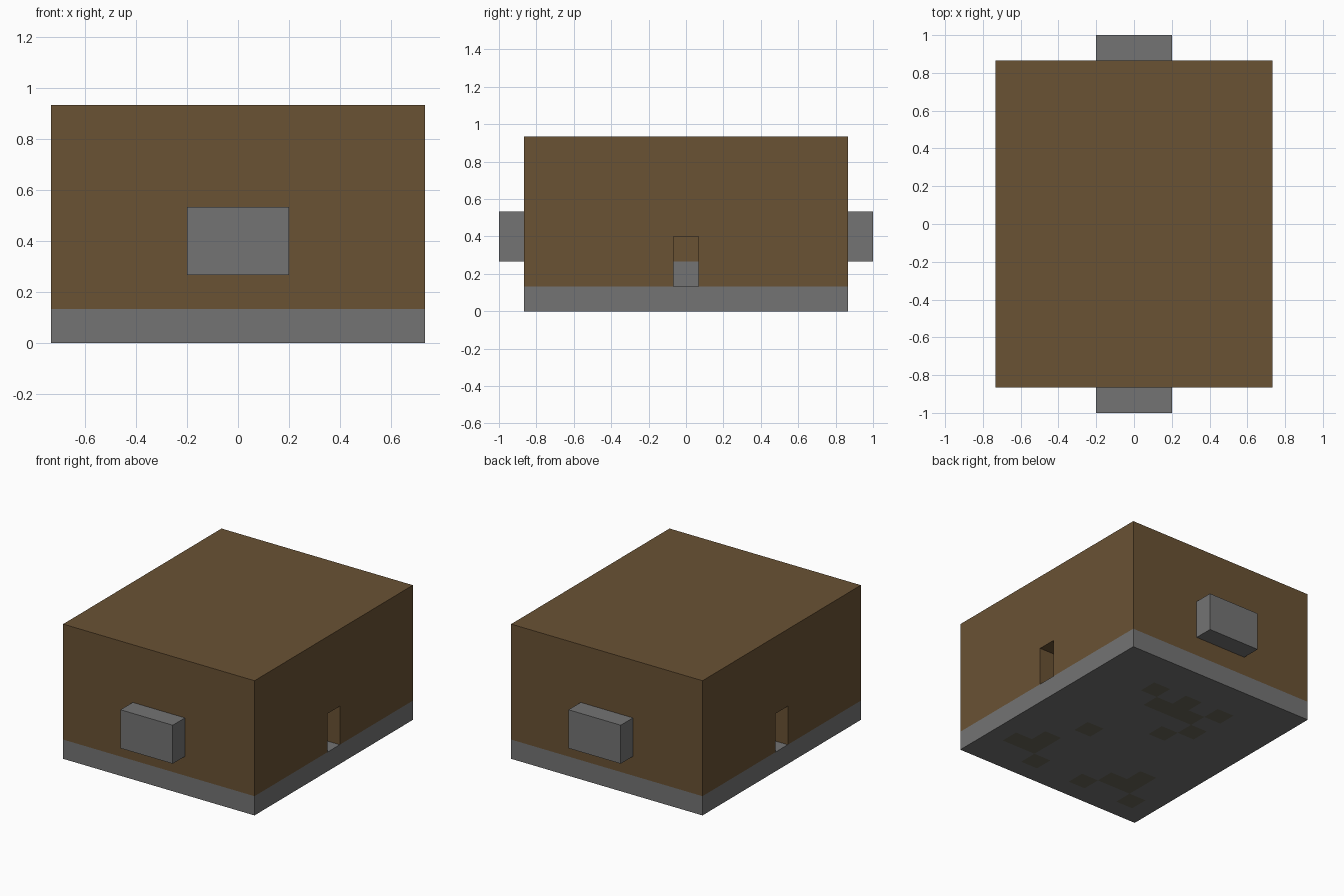
import bpy, bmesh
from mathutils import Matrix, Vector

U = 2 / 15  # one block unit

cube = bpy.data.objects.get("Cube")
if cube:
    bpy.data.objects.remove(cube, do_unlink=True)


def material(name, rgb):
    mat = bpy.data.materials.new(name)
    mat.use_nodes = True
    mat.diffuse_color = (*rgb, 1)
    mat.node_tree.nodes["Principled BSDF"].inputs["Base Color"].default_value = (*rgb, 1)
    return mat


stone = material("grey stone", (0.174, 0.174, 0.174))
earth = material("brown earth", (0.144, 0.084, 0.034))
moss = material("mossy stone", (0.141, 0.130, 0.095))


def box(size, centre):
    """Box in block units, as a bmesh."""
    bm = bmesh.new()
    bmesh.ops.create_cube(bm, size=1, matrix=Matrix.Translation(Vector(centre) * U)
                          @ Matrix.Diagonal((*[s * U for s in size], 1)))
    return bm


def finish(bm, name, mats):
    bmesh.ops.recalc_face_normals(bm, faces=bm.faces)
    mesh = bpy.data.meshes.new(name)
    bm.to_mesh(mesh)
    bm.free()
    for mat in mats:
        mesh.materials.append(mat)
    obj = bpy.data.objects.new(name, mesh)
    bpy.context.collection.objects.link(obj)


def cut(bm, axis, at):
    normal = [0, 0, 0]
    normal[axis] = 1
    bmesh.ops.bisect_plane(bm, geom=bm.verts[:] + bm.edges[:] + bm.faces[:],
                           plane_co=Vector(normal) * at * U, plane_no=normal)


# Stone foundation, with mossy blocks on its underside
MOSSY = {(2, 4), (1, 3), (0, 4), (0, 3), (-1, 3), (-1, 1), (-2, 2), (-2, 4),
         (2, -1), (4, -4), (3, -3), (3, -4), (2, -5), (-1, -5), (-2, -4),
         (-3, -3), (-3, -4), (-4, -5)}
bm = box((11, 13, 1), (0, 0, 0.5))
for axis, half in ((0, 5), (1, 6)):
    for i in range(-half, half):
        cut(bm, axis, i + 0.5)
for f in bm.faces:
    c = f.calc_center_median() / U
    if c.z < 0.01 and (round(c.x), round(c.y)) in MOSSY:
        f.material_index = 1
bmesh.ops.dissolve_limit(bm, angle_limit=0.01, verts=bm.verts, edges=bm.edges,
                         delimit={'MATERIAL'})
finish(bm, "foundation", [stone, moss])

# Earth body, with a doorway recess on each side
bm = box((11, 13, 6), (0, 0, 4))
for axis, at in ((1, -0.5), (1, 0.5), (2, 2), (2, 3)):
    cut(bm, axis, at)
for side in (-1, 1):
    door = [f for f in bm.faces
            if (f.calc_center_median() / U - Vector((side * 5.5, 0, 2))).length < 0.7]
    new = bmesh.ops.extrude_face_region(bm, geom=door)["geom"]
    bmesh.ops.translate(bm, vec=(-side * U, 0, 0),
                        verts=[g for g in new if isinstance(g, bmesh.types.BMVert)])
    bmesh.ops.delete(bm, geom=[f for f in door if f.is_valid], context='FACES')
# Open underside lets the foundation form the door sill
bmesh.ops.delete(bm, geom=[f for f in bm.faces if all(v.co.z < 1.01 * U for v in f.verts)],
                 context='FACES')
# Lower half of each recess back is stone
for f in bm.faces:
    c = f.calc_center_median() / U
    if abs(abs(c.x) - 4.5) < 0.01 and abs(c.y) < 0.1 and c.z < 2:
        f.material_index = 1
bmesh.ops.dissolve_limit(bm, angle_limit=0.01, verts=bm.verts, edges=bm.edges,
                         delimit={'MATERIAL'})
finish(bm, "earth_body", [earth, stone])

# Stone blocks projecting from front and back
for name, side in (("front_stone_block", -1), ("back_stone_block", 1)):
    finish(box((3, 1, 2), (0, side * 7, 3)), name, [stone])
